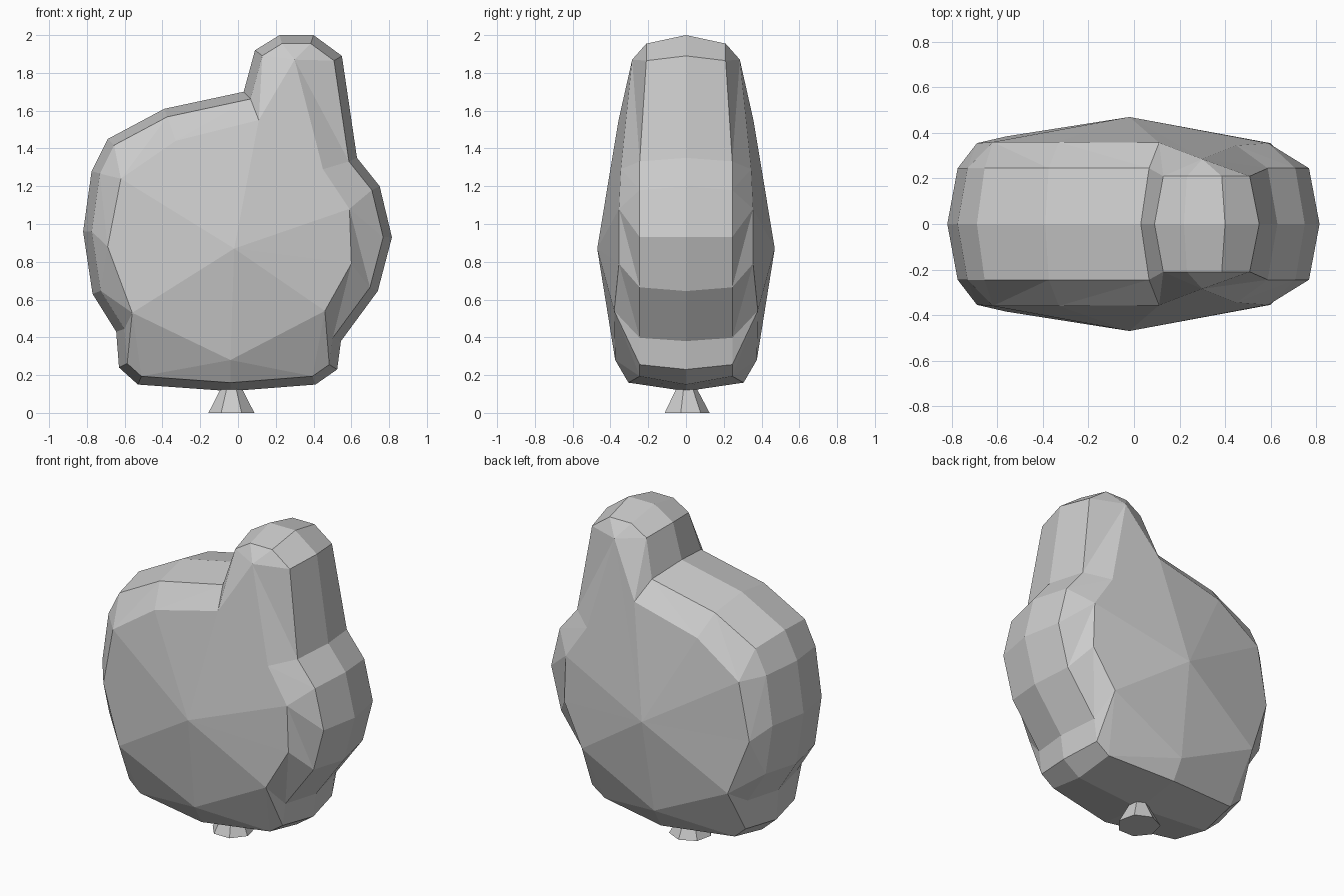
import bpy
import bmesh
from mathutils import Vector

cube = bpy.data.objects.get("Cube")
if cube:
    bpy.data.objects.remove(cube, do_unlink=True)

grey = bpy.data.materials.new("plain grey")
grey.use_nodes = True
tone = (0.6, 0.6, 0.6, 1)
grey.diffuse_color = tone
grey.node_tree.nodes["Principled BSDF"].inputs["Base Color"].default_value = tone


def finish(bm, name):
    """Turn a bmesh into a flat-shaded object with the shared material."""
    bmesh.ops.recalc_face_normals(bm, faces=bm.faces[:])
    mesh = bpy.data.meshes.new(name)
    bm.to_mesh(mesh)
    bm.free()
    mesh.materials.append(grey)
    obj = bpy.data.objects.new(name, mesh)
    bpy.context.collection.objects.link(obj)
    return obj


# Outline of the body (x, z), clockwise from the bottom right corner
outline = [Vector(p) for p in (
    (-.53, .15), (-.63, .24), (-.645, .43), (-.77, .63), (-.82, .96),
    (-.775, 1.28), (-.69, 1.45), (-.39, 1.61), (.03, 1.7), (.09, 1.92),
    (.22, 2), (.4, 2), (.55, 1.89), (.63, 1.35), (.75, 1.2), (.815, .93),
    (.74, .645), (.545, .38), (.525, .23), (.41, .15), (-.04, .115))]

# Edge of the domed side (x, depth, z), in the same order
shoulder = [
    (-.56, .385, .53), (-.69, .355, .88), (-.62, .36, 1.24), (-.33, .36, 1.44),
    (.11, .357, 1.55), (.3, .285, 1.87), (.45, .345, 1.29), (.59, .355, 1.08),
    (.6, .355, .79), (.46, .38, .54), (-.04, .375, .28)]

# Which shoulder point each outline point leads to
LINKS = "a0001122345555677899a"
links = [int(c, 16) for c in LINKS]

APEX = (-.02, .47, .87)
INSET = .045
count = len(outline)


def inset_point(i):
    """Move an outline point inwards along its mitred normal."""
    here = outline[i]
    before = (here - outline[i - 1]).normalized()
    after = (outline[(i + 1) % count] - here).normalized()
    along = (before + after).normalized()
    inward = Vector((along.y, -along.x))
    return here + inward * INSET / max(before.dot(along), .8)


def rim_depth(i):
    """The rim is narrow on the raised limb and widest at the base."""
    if i == count - 1:
        return .305
    return .21 if outline[i].y > 1.85 else .245


# Body: centre line, rim and shoulder rings closed by an apex on each side
bm = bmesh.new()
centre = [bm.verts.new((p.x, 0, p.y)) for p in outline]
for side in (-1, 1):
    rim = []
    for i in range(count):
        p = inset_point(i)
        rim.append(bm.verts.new((p.x, side * rim_depth(i), p.y)))
    inner = [bm.verts.new((x, side * y, z)) for x, y, z in shoulder]
    apex = bm.verts.new((APEX[0], side * APEX[1], APEX[2]))
    for i in range(count):
        j = (i + 1) % count
        bm.faces.new((centre[i], centre[j], rim[j], rim[i]))
        a, b = inner[links[i]], inner[links[j]]
        if a is b:
            bm.faces.new((rim[i], rim[j], a))
        else:
            bm.faces.new((rim[i], rim[j], b))
            bm.faces.new((rim[i], b, a))
    for k in range(len(inner)):
        bm.faces.new((inner[k - 1], inner[k], apex))
finish(bm, "body")

# Stem: short flared foot reaching up into the body
bm = bmesh.new()
bmesh.ops.create_cone(bm, cap_ends=True, segments=7,
                      radius1=.125, radius2=.03, depth=.18)
stem = finish(bm, "stem")
stem.location = (-.035, 0, .09)
